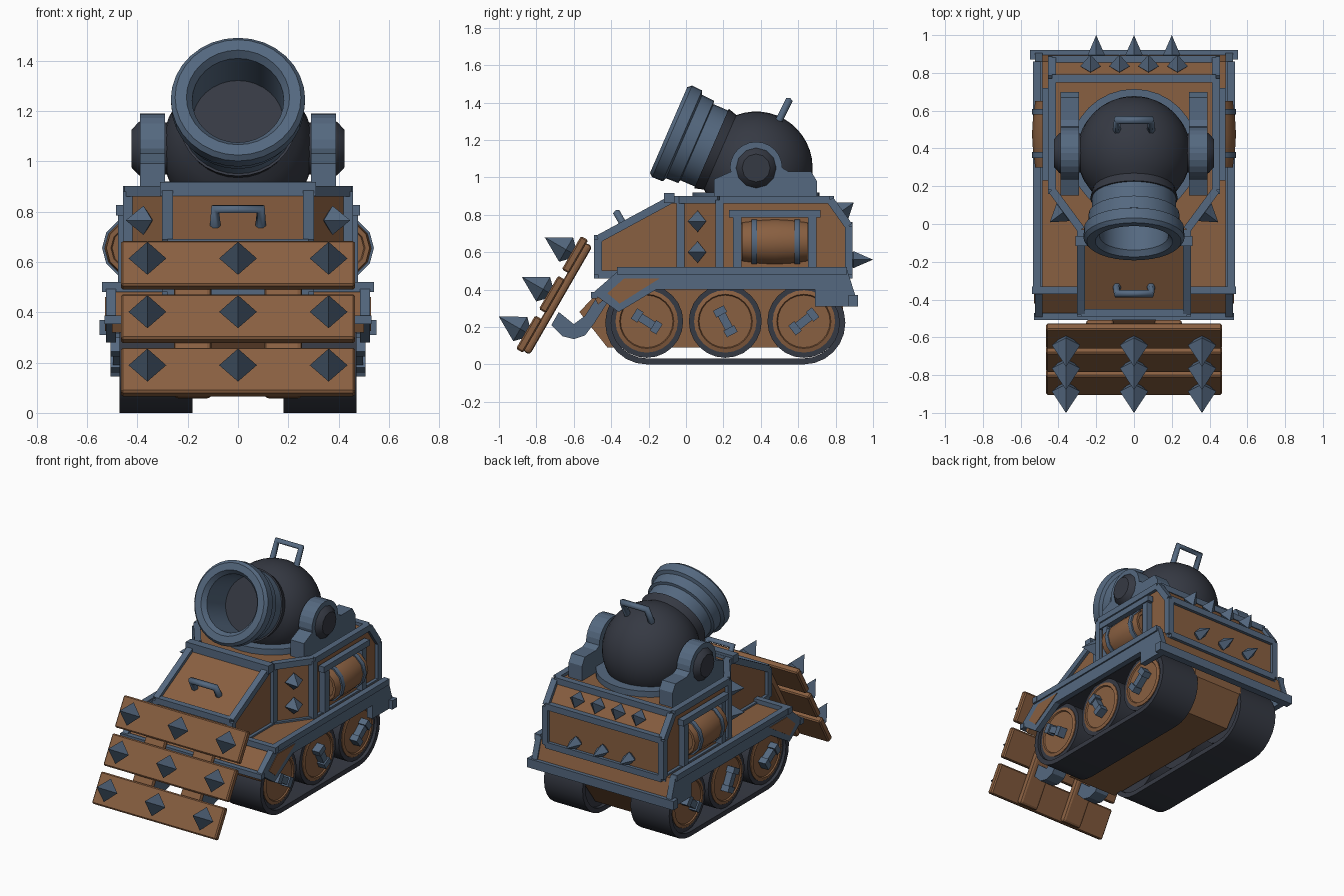
import bpy, bmesh, math
from mathutils import Vector

cube = bpy.data.objects.get("Cube")
if cube:
    bpy.data.objects.remove(cube)


def material(name, rgb):
    m = bpy.data.materials.new(name)
    m.use_nodes = True
    m.diffuse_color = (*rgb, 1)
    m.node_tree.nodes["Principled BSDF"].inputs["Base Color"].default_value = (*rgb, 1)
    return m


WOOD = material("brown wood", (0.25, 0.115, 0.052))
STEEL = material("blue steel", (0.09, 0.14, 0.215))
IRON = material("dark iron", (0.036, 0.041, 0.056))
SIDES = (("left", 1), ("right", -1))


def finish(name, bm, mat, smooth=False):
    bmesh.ops.recalc_face_normals(bm, faces=bm.faces)
    me = bpy.data.meshes.new(name)
    bm.to_mesh(me)
    bm.free()
    ob = bpy.data.objects.new(name, me)
    bpy.context.collection.objects.link(ob)
    me.materials.append(mat)
    if smooth:
        bpy.ops.object.select_all(action='DESELECT')
        ob.select_set(True)
        bpy.context.view_layer.objects.active = ob
        bpy.ops.object.shade_smooth_by_angle(angle=math.radians(35))
    return ob


def prism_mesh(profile, place, a, b):
    """Extrude a 2D outline between two levels; place(u, v, level) gives the 3D point."""
    bm = bmesh.new()
    ends = [[bm.verts.new(place(u, v, w)) for u, v in profile] for w in (a, b)]
    for ring in ends:
        bm.faces.new(ring)
    n = len(profile)
    for i in range(n):
        j = (i + 1) % n
        bm.faces.new((ends[0][i], ends[0][j], ends[1][j], ends[1][i]))
    return bm


def side_prism(name, profile, x1, x2, mat):
    return finish(name, prism_mesh(profile, lambda y, z, x: (x, y, z), x1, x2), mat)


def lathe(name, profile, origin, direction, mat, segs=24, smooth=True):
    """Spin (radius, distance) points round an axis."""
    q = Vector(direction).to_track_quat('Z', 'Y')
    bm = bmesh.new()
    rings = []
    for r, t in profile:
        count = segs if r > 0 else 1
        rings.append([bm.verts.new(Vector(origin) + q @ Vector(
            (r * math.cos(math.tau * k / segs), r * math.sin(math.tau * k / segs), t)))
            for k in range(count)])
    for A, B in zip(rings, rings[1:]):
        for k in range(segs):
            f = [A[k % len(A)], A[(k + 1) % len(A)], B[(k + 1) % len(B)], B[k % len(B)]]
            bm.faces.new(list(dict.fromkeys(f)))
    return finish(name, bm, mat, smooth)


def bar(name, p, q, w, mat=STEEL, d=None):
    p, q = Vector(p), Vector(q)
    rot = (q - p).to_track_quat('Z', 'Y')
    h, d = w / 2, (d or w) / 2
    place = lambda u, v, t: p + rot @ Vector((u, v, t))
    return finish(name, prism_mesh([(-h, -d), (h, -d), (h, d), (-h, d)], place, 0, (q - p).length), mat)


def spike(name, base, direction, r, length):
    lathe(name, [(0, -0.01), (r * 0.55, 0), (r, length * 0.2), (0, length)],
          base, direction, STEEL, 4, False)


def tube(name, points, r):
    cu = bpy.data.curves.new(name, 'CURVE')
    cu.dimensions = '3D'
    cu.bevel_depth, cu.bevel_resolution, cu.use_fill_caps = r, 1, True
    sp = cu.splines.new('POLY')
    sp.points.add(len(points) - 1)
    for pt, co in zip(sp.points, points):
        pt.co = (*co, 1)
    cu.materials.append(STEEL)
    bpy.context.collection.objects.link(bpy.data.objects.new(name, cu))


def arc(cy, cz, r, a, b, n):
    return [(cy + r * math.cos(math.radians(a + (b - a) * i / n)),
             cz + r * math.sin(math.radians(a + (b - a) * i / n))) for i in range(n + 1)]


# Cabin: plan outline cut by the nose and tail slopes, with a bar on every edge
half = [(0.28, -0.47), (0.28, -0.03), (0.435, 0.18), (0.435, 0.87)]
plan = half + [(-x, y) for x, y in reversed(half)]
bm = prism_mesh(plan, lambda x, y, z: (x, y, z), 0.48, 0.88)
for co, no in (((0, -0.47, 0.67), (0, -0.2, 0.37)), ((0, 0.87, 0.74), (0, 0.14, 0.1))):
    bmesh.ops.bisect_plane(bm, geom=bm.verts[:] + bm.edges[:] + bm.faces[:],
                           plane_co=co, plane_no=no, clear_outer=True)
    bmesh.ops.holes_fill(bm, edges=bm.edges[:])
edges = [[v.co.copy() for v in e.verts] for e in bm.edges if e.calc_length() > 0.05]
finish("cabin", bm, WOOD)
for p, q in edges:
    bar("cabin_trim", p, q, 0.042)
bar("nose_rail", (-0.31, -0.09, 0.89), (0.31, -0.09, 0.89), 0.055)

# Lower hull and fender deck
side_prism("lower_hull", [(-0.42, 0.44), (-0.57, 0.28), (-0.42, 0.09), (0.7, 0.09),
                          (0.84, 0.28), (0.84, 0.44)], -0.19, 0.19, WOOD)
side_prism("fender_deck", [(-0.49, 0.36), (-0.34, 0.49), (0.86, 0.49), (0.9, 0.35), (0.87, 0.35),
                           (0.83, 0.44), (-0.32, 0.44), (-0.47, 0.32)], -0.5, 0.5, WOOD)
bar("rear_bumper", (-0.55, 0.895, 0.34), (0.55, 0.895, 0.34), 0.05, d=0.06)
bar("front_fender_lip", (-0.53, -0.49, 0.37), (0.53, -0.49, 0.37), 0.035)

for side, s in SIDES:
    # Fender skirt and rails
    side_prism(side + "_skirt", [(-0.5, 0.38), (-0.35, 0.51), (0.86, 0.51), (0.905, 0.37), (0.915, 0.31),
                                 (0.69, 0.31), (0.69, 0.4), (-0.16, 0.4), (-0.36, 0.28)],
               s * 0.485, s * 0.525, STEEL)
    side_prism(side + "_skirt_panel", [(-0.42, 0.38), (-0.33, 0.46), (-0.14, 0.46), (-0.355, 0.325)],
               s * 0.52, s * 0.529, WOOD)
    bar(side + "_skirt_rail", (s * 0.515, -0.35, 0.5), (s * 0.515, 0.86, 0.5), 0.04)
    bar(side + "_fender_crossbar", (s * 0.28, -0.35, 0.5), (s * 0.54, -0.35, 0.5), 0.04)

    # Track belt and wheels
    loop = lambda r: arc(0.63, 0.222, r, -90, 90, 12) + arc(-0.21, 0.222, r, 90, 270, 12)
    bm = bmesh.new()
    rings = [[bm.verts.new((s * x, y, z)) for y, z in loop(r)]
             for r, x in ((0.222, 0.18), (0.222, 0.47), (0.19, 0.47), (0.19, 0.18))]
    for i in range(4):
        A, B = rings[i], rings[(i + 1) % 4]
        for k in range(len(A)):
            j = (k + 1) % len(A)
            bm.faces.new((A[k], A[j], B[j], B[k]))
    finish(side + "_track_belt", bm, IRON, True)
    for y, angle in ((-0.21, -32), (0.21, -62), (0.63, 38)):
        lathe(side + "_wheel_rim", [(0, 0), (0.195, 0), (0.195, 0.25), (0.165, 0.25), (0.165, 0.235), (0, 0.235)],
              (s * 0.2, y, 0.23), (s, 0, 0), IRON)
        lathe(side + "_wheel_disc", [(0.167, 0), (0.167, 0.03), (0.145, 0.036), (0.14, 0.028), (0, 0.028)],
              (s * 0.425, y, 0.23), (s, 0, 0), WOOD)
        dy, dz = math.cos(math.radians(angle)), math.sin(math.radians(angle))
        grip = lambda t: (s * 0.475, y + dy * t, 0.23 + dz * t)
        bar(side + "_wheel_grip", grip(-0.075), grip(0.075), 0.045)
        for t in (-0.06, 0.06):
            bar(side + "_grip_foot", grip(t - 0.02), grip(t + 0.02), 0.065)

    # Side barrel in its rack
    lathe(side + "_barrel", [(0, 0.01), (0.085, 0.01), (0.09, 0), (0.108, 0), (0.12, 0.09), (0.125, 0.175),
                             (0.12, 0.26), (0.108, 0.35), (0.09, 0.35), (0.085, 0.34), (0, 0.34)],
          (s * 0.415, 0.3, 0.655), (0, 1, 0), WOOD, 12)
    for y in (0.35, 0.58):
        lathe(side + "_barrel_hoop", [(0.1, 0), (0.125, 0), (0.125, 0.03), (0.1, 0.03)],
              (s * 0.415, y, 0.655), (0, 1, 0), STEEL, 12)
    for y in (0.275, 0.675):
        bar(side + "_rack_post", (s * 0.455, y, 0.5), (s * 0.455, y, 0.8), 0.045)
    bar(side + "_rack_rail", (s * 0.465, 0.23, 0.805), (s * 0.465, 0.72, 0.805), 0.04)

    # Spikes on the slanted cabin corner
    for z in (0.6, 0.765):
        spike(side + "_corner_spike", (s * 0.358, 0.075, z), (s * 0.8, -0.6, 0), 0.058, 0.11)

    # Cannon bracket and trunnion
    side_prism(side + "_cannon_bracket", [(0.15, 0.88), (0.15, 0.99), (0.24, 1.03)]
               + arc(0.375, 1.05, 0.14, 180, 0, 12)
               + [(0.55, 1.03), (0.67, 1.03), (0.7, 0.98), (0.7, 0.88)], s * 0.29, s * 0.39, STEEL)
    lathe(side + "_trunnion", [(0.1, -0.15), (0.11, 0), (0.105, 0.01), (0.075, 0.038), (0, 0.038)],
          (s * 0.385, 0.375, 1.05), (s, 0, 0), IRON, 12)

    # Ram arm
    side_prism(side + "_ram_arm", [(-0.72, 0.21), (-0.66, 0.15), (-0.6, 0.135), (-0.54, 0.155), (-0.49, 0.22),
                                   (-0.42, 0.33), (-0.47, 0.37), (-0.54, 0.26), (-0.6, 0.215), (-0.68, 0.28)],
               s * 0.13, s * 0.23, STEEL)

# Cannon: iron ball with neck, steel muzzle
AXIS = Vector((0, -0.917, 0.399))
CENTRE = Vector((0, 0.375, 1.05))
ball = [(r, t) for t, r in arc(0, 0, 0.302, 46, 180, 16)][:-1] + [(0, -0.302)]
lathe("cannon_body", [(0, 0.26), (0.2, 0.26), (0.232, 0.26)] + ball, CENTRE, AXIS, IRON, 32)
lathe("cannon_muzzle", [(0.2, 0.25), (0.222, 0.25), (0.222, 0.345), (0.24, 0.35), (0.243, 0.42), (0.265, 0.43),
                        (0.267, 0.49), (0.25, 0.51), (0.205, 0.51), (0.182, 0.48), (0.182, 0.255)],
      CENTRE, AXIS, STEEL, 32)
lathe("cannon_collar", [(0.2, 0), (0.34, 0), (0.34, 0.05), (0.2, 0.05)], (0, 0.375, 0.87), (0, 0, 1), STEEL, 32)

# Handles
tube("cannon_handle", [(-0.09, 0.49, 1.29), (-0.09, 0.55, 1.41), (0.09, 0.55, 1.41), (0.09, 0.49, 1.29)], 0.022)
tube("nose_handle", [(-0.09, -0.33, 0.74), (-0.09, -0.37, 0.81), (0.09, -0.37, 0.81), (0.09, -0.33, 0.74)], 0.022)

# Tail spikes
for x in (-0.23, -0.077, 0.077, 0.23):
    spike("tail_slope_spike", (x, 0.82, 0.81), (0, 0.81, 0.58), 0.055, 0.095)
for x in (-0.2, 0, 0.2):
    spike("tail_spike", (x, 0.87, 0.56), (0, 1, 0), 0.045, 0.13)

# Spiked ram: three leaning planks on two posts
FACE, UP, OUT = Vector((0, -0.735, 0.385)), Vector((0, 0.5, 0.866)), Vector((0, -0.866, 0.5))
for level in (-0.245, 0, 0.245):
    mid = FACE + UP * level
    a = mid - OUT * 0.022
    plank = bar("ram_plank", a - UP * 0.103, a + UP * 0.103, 0.93, WOOD, 0.044)
    bevel = plank.modifiers.new("soft edges", 'BEVEL')
    bevel.width, bevel.segments = 0.008, 1
    for x in (-0.36, 0, 0.36):
        spike("ram_spike", mid + Vector((x, 0, 0)), OUT, 0.075, 0.165)
for side, s in SIDES:
    c = FACE - OUT * 0.058 + Vector((s * 0.18, 0, 0))
    post = bar(side + "_ram_post", c - UP * 0.34, c + UP * 0.33, 0.15, WOOD, 0.045)
    bevel = post.modifiers.new("round edges", 'BEVEL')
    bevel.width, bevel.segments = 0.018, 2
